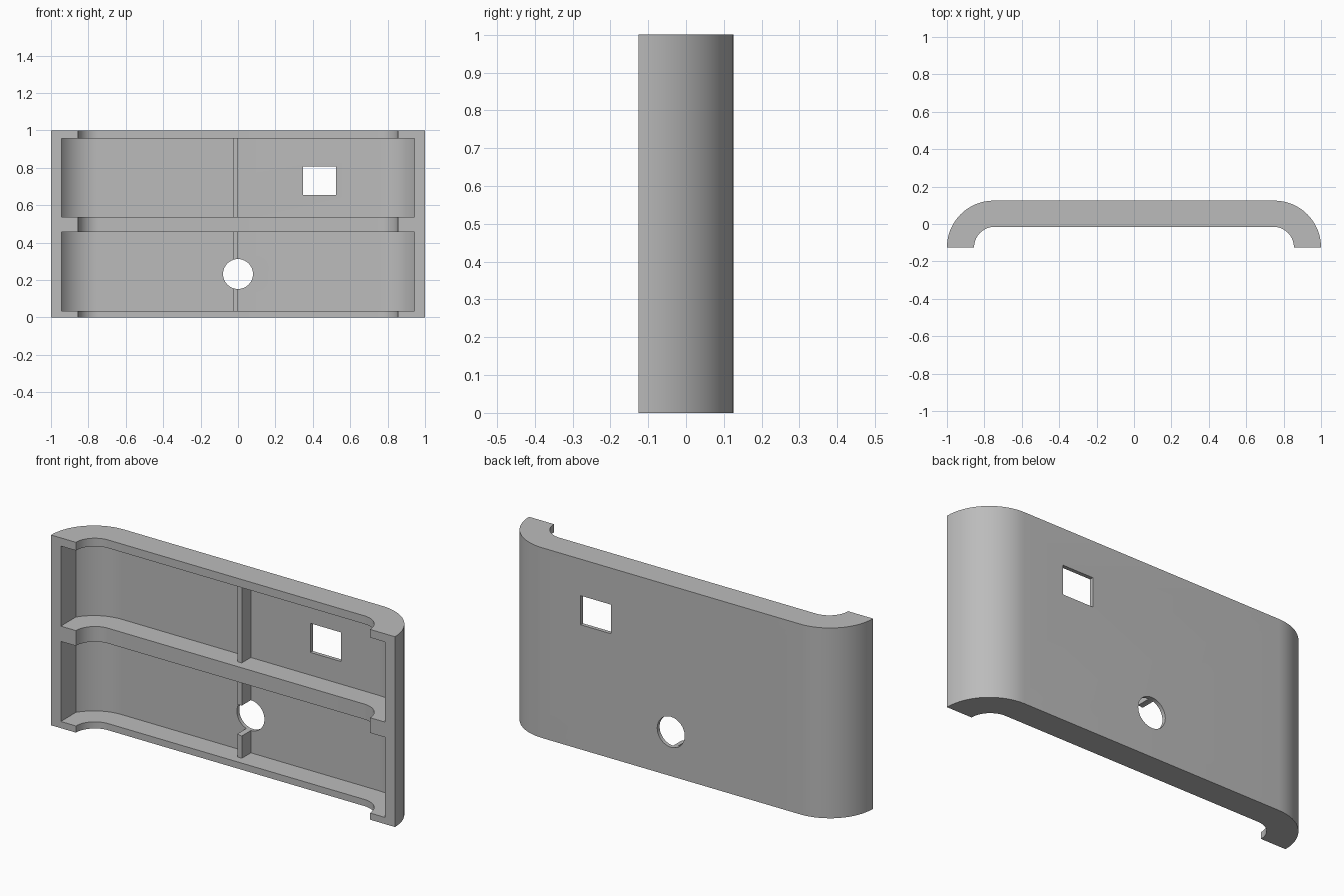
import bpy, bmesh, math

cube = bpy.data.objects.get("Cube")
if cube:
    bpy.data.objects.remove(cube)

# Single plain grey material
grey = bpy.data.materials.new("plain grey")
grey.use_nodes = True
colour = (0.5, 0.5, 0.5, 1)
grey.diffuse_color = colour
grey.node_tree.nodes["Principled BSDF"].inputs["Base Color"].default_value = colour

FRONT = -0.125      # y of the front edges, also the centre of the corner arcs


def arc(cx, r, start=0, steps=16):
    """Right-hand corner from the side (start angle) round to the flat back."""
    angles = [math.radians(start + (90 - start) * i / steps) for i in range(steps + 1)]
    return [(cx + r * math.cos(a), FRONT + r * math.sin(a)) for a in angles]


def mirrored(points):
    """Follow the half outline with its mirror image, in running order."""
    return points + [(-x, y) for x, y in reversed(points)]


def prism(name, outline, low, high, axis="z"):
    """Extrude an outline along z (outline in x, y) or along y (outline in x, z)."""
    bm = bmesh.new()
    place = (lambda p: (p[0], p[1], low)) if axis == "z" else (lambda p: (p[0], low, p[1]))
    face = bm.faces.new([bm.verts.new(place(p)) for p in outline])
    new = bmesh.ops.extrude_face_region(bm, geom=[face])["geom"]
    move = (0, 0, high - low) if axis == "z" else (0, high - low, 0)
    bmesh.ops.translate(bm, vec=move, verts=[v for v in new if isinstance(v, bmesh.types.BMVert)])
    bmesh.ops.recalc_face_normals(bm, faces=bm.faces)
    mesh = bpy.data.meshes.new(name)
    bm.to_mesh(mesh)
    bm.free()
    mesh.materials.append(grey)
    obj = bpy.data.objects.new(name, mesh)
    bpy.context.collection.objects.link(obj)
    return obj


def rect(x0, x1, y0, y1):
    return [(x0, y0), (x1, y0), (x1, y1), (x0, y1)]


def cut(obj, cutters):
    """Subtract every cutter from the object and apply the result."""
    bpy.context.view_layer.objects.active = obj
    for cutter in cutters:
        mod = obj.modifiers.new("cut", "BOOLEAN")
        mod.operation = "DIFFERENCE"
        mod.solver = "EXACT"
        mod.object = cutter
        bpy.ops.object.modifier_apply(modifier=mod.name)


# Curved cover: outer outline, then the thick inner outline back again
outer = mirrored(arc(0.75, 0.25))
inner = mirrored(arc(0.745, 0.11))
cover = prism("cover", outer + inner[::-1], 0, 1)

# Two pockets that leave a thin back wall and rims
wall_radius, pocket_x = 0.23, 0.943
start = math.degrees(math.acos((pocket_x - 0.75) / wall_radius))
pocket_outline = mirrored([(pocket_x, -0.2)] + arc(0.75, wall_radius, start))
pockets = [prism("pocket_cutter", pocket_outline, low, high)
           for low, high in ((0.035, 0.456), (0.536, 0.957))]

# Square window and round hole through the back wall
window = prism("window_cutter", rect(0.348, 0.525, 0.655, 0.808), -0.3, 0.3, "y")
ring = [2 * math.pi * i / 40 for i in range(40)]
hole = prism("hole_cutter", [(0.08 * math.cos(a), 0.232 + 0.08 * math.sin(a)) for a in ring],
             -0.3, 0.3, "y")

# Central upright rib, interrupted by the round hole
rib = prism("centre_rib", rect(-0.025, 0.001, 0.03, 0.115), 0.02, 0.98)

cut(cover, pockets + [window, hole])
cut(rib, [hole])
for cutter in pockets + [window, hole]:
    bpy.data.objects.remove(cutter)

# Smooth the curved walls, keep the edges crisp
for obj in (cover, rib):
    bpy.ops.object.select_all(action="DESELECT")
    obj.select_set(True)
    bpy.context.view_layer.objects.active = obj
    bpy.ops.object.shade_smooth_by_angle(angle=math.radians(25))
